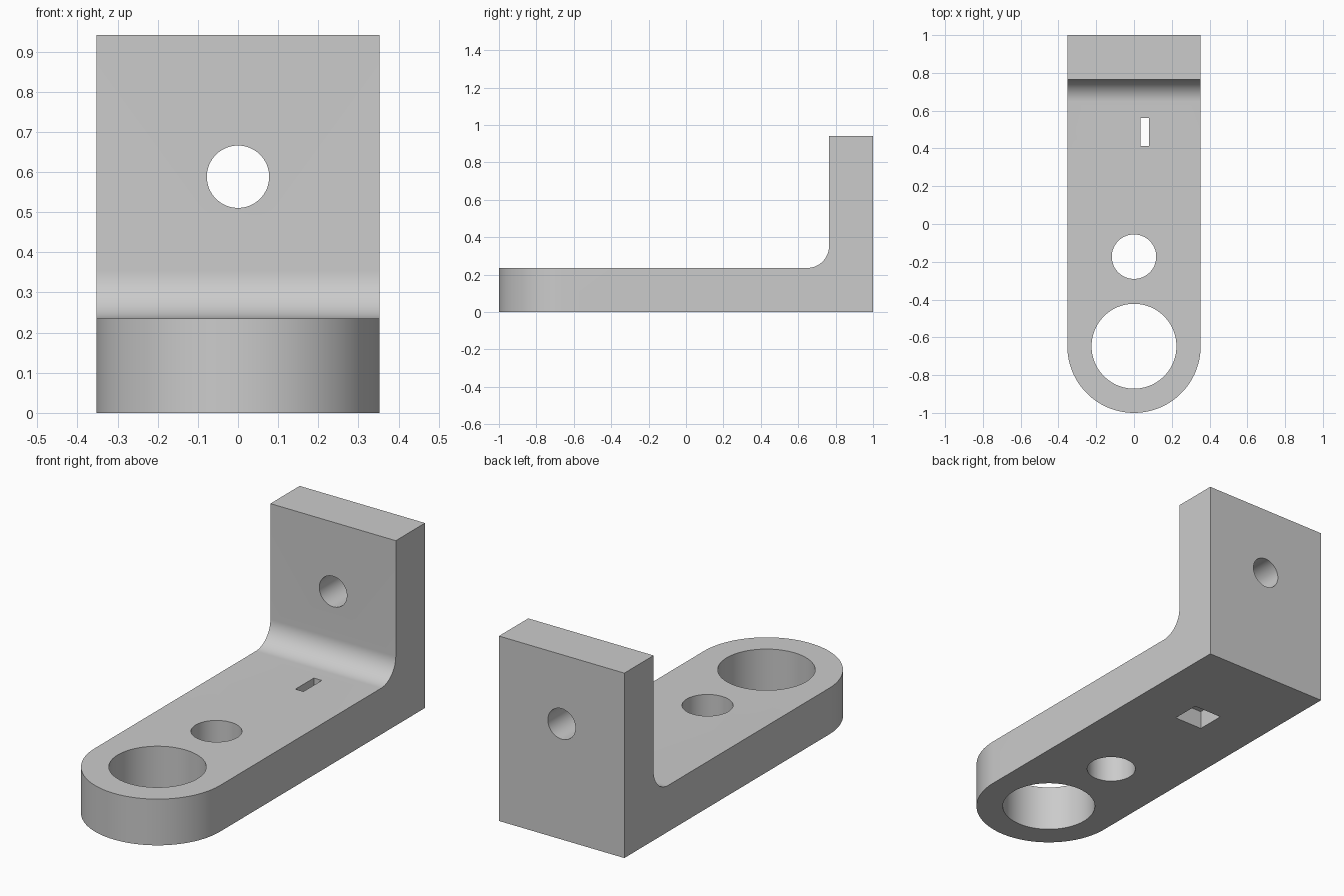
import bpy
import bmesh
import math
from mathutils import Matrix, Vector

default = bpy.data.objects.get("Cube")
if default:
    bpy.data.objects.remove(default, do_unlink=True)

U = 2 / 85                 # one millimetre in model units
HALF_W = 15 * U
THICK = 10 * U
HEIGHT = 40 * U
FILLET = 5 * U

grey = bpy.data.materials.new("plain_grey")
grey.use_nodes = True
COLOR = (0.6, 0.6, 0.6, 1)
grey.diffuse_color = COLOR
grey.node_tree.nodes["Principled BSDF"].inputs["Base Color"].default_value = COLOR


def add_object(name, bm):
    bmesh.ops.recalc_face_normals(bm, faces=bm.faces)
    mesh = bpy.data.meshes.new(name)
    bm.to_mesh(mesh)
    bm.free()
    mesh.materials.append(grey)
    obj = bpy.data.objects.new(name, mesh)
    bpy.context.collection.objects.link(obj)
    return obj


def prism(name, points, offset):
    """Extrude a closed outline along an offset."""
    bm = bmesh.new()
    face = bm.faces.new([bm.verts.new(p) for p in points])
    ext = bmesh.ops.extrude_face_region(bm, geom=[face])
    moved = [v for v in ext["geom"] if isinstance(v, bmesh.types.BMVert)]
    bmesh.ops.translate(bm, verts=moved, vec=Vector(offset))
    return add_object(name, bm)


def cylinder(name, radius, center, depth, along_y=False):
    bm = bmesh.new()
    turn = Matrix.Rotation(math.pi / 2 if along_y else 0, 4, 'X')
    bmesh.ops.create_cone(bm, cap_ends=True, segments=96, radius1=radius,
                          radius2=radius, depth=depth,
                          matrix=Matrix.Translation(center) @ turn)
    return add_object(name, bm)


def box(name, x0, x1, y0, y1, z0, z1):
    return prism(name, [(x0, y0, z0), (x1, y0, z0), (x1, y1, z0), (x0, y1, z0)],
                 (0, 0, z1 - z0))


def boolean(target, tool, operation):
    mod = target.modifiers.new(tool.name, 'BOOLEAN')
    mod.operation = operation
    mod.solver = 'EXACT'
    mod.object = tool
    bpy.context.view_layer.objects.active = target
    bpy.ops.object.modifier_apply(modifier=mod.name)
    bpy.data.objects.remove(tool, do_unlink=True)


# L-shaped side profile with the filleted inner corner
wall_y = 1 - THICK
profile = [(-1, 0), (1, 0), (1, HEIGHT), (wall_y, HEIGHT)]
for i in range(25):
    a = math.pi / 2 * i / 24
    profile.append((wall_y - FILLET + FILLET * math.cos(a),
                    THICK + FILLET - FILLET * math.sin(a)))
profile.append((-1, THICK))
bracket = prism("angle_bracket", [(-HALF_W, y, z) for y, z in profile],
                (2 * HALF_W, 0, 0))

# Rounded front end, trimmed from the plan outline
end_y = -1 + HALF_W
outline = [(HALF_W, 1.1, -0.1), (-HALF_W, 1.1, -0.1)]
for i in range(65):
    a = math.pi + math.pi * i / 64
    outline.append((HALF_W * math.cos(a), end_y + HALF_W * math.sin(a), -0.1))
boolean(bracket, prism("plan_outline", outline, (0, 0, 1.3)), 'INTERSECT')

# Round holes in the foot and the upright
cutters = [
    cylinder("large_hole", 9.55 * U, (0, end_y, THICK / 2), 0.5),
    cylinder("small_hole", 5 * U, (0, -0.173, THICK / 2), 0.5),
    cylinder("wall_hole", 3.3 * U, (0, wall_y, 25 * U), 1, along_y=True),
    # Square pocket underneath, with a narrow slot through to the top
    box("square_pocket", -0.08, 0.08, 0.412, 0.56, -0.1, 4 * U),
    box("narrow_slot", 0.035, 0.08, 0.412, 0.56, -0.1, 0.4),
]
for cutter in cutters:
    boolean(bracket, cutter, 'DIFFERENCE')

bpy.ops.object.select_all(action='DESELECT')
bracket.select_set(True)
bpy.context.view_layer.objects.active = bracket
bpy.ops.object.shade_smooth_by_angle(angle=math.radians(30))
